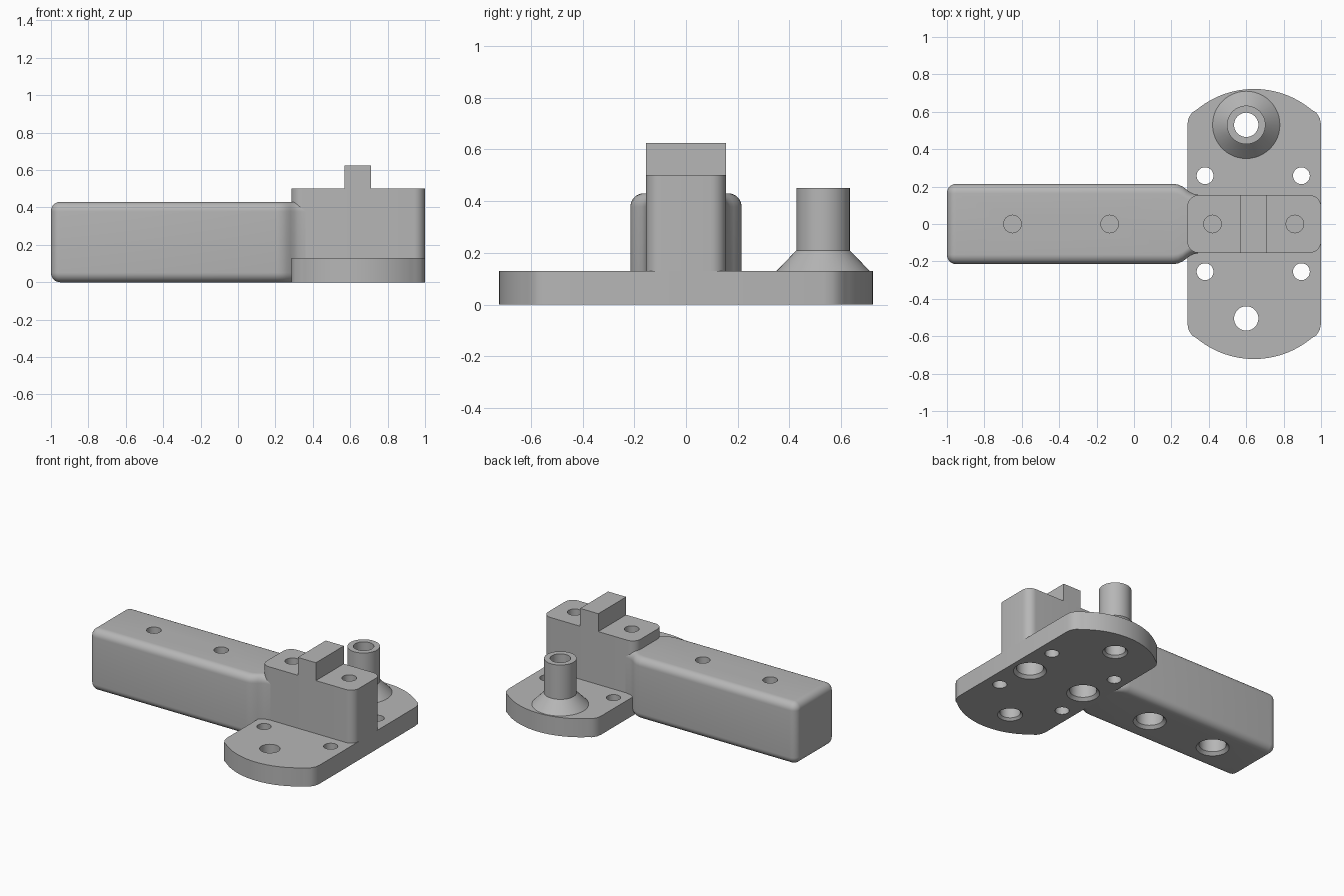
import bpy, bmesh, math

if "Cube" in bpy.data.objects:
    bpy.data.objects.remove(bpy.data.objects["Cube"])

grey = bpy.data.materials.new("plain grey")
grey.diffuse_color = (0.47, 0.47, 0.47, 1)
grey.use_nodes = True
grey.node_tree.nodes["Principled BSDF"].inputs["Base Color"].default_value = grey.diffuse_color


def finish(bm, name):
    bmesh.ops.recalc_face_normals(bm, faces=bm.faces)
    me = bpy.data.meshes.new(name)
    bm.to_mesh(me)
    bm.free()
    me.materials.append(grey)
    ob = bpy.data.objects.new(name, me)
    bpy.context.collection.objects.link(ob)
    return ob


def loft(bm, rings, closed=False):
    """Skin a list of equal-length point rings; cap the ends unless closed."""
    vs = [[bm.verts.new(p) for p in ring] for ring in rings]
    n = len(vs[0])
    pairs = list(zip(vs, vs[1:])) + ([(vs[-1], vs[0])] if closed else [])
    for a, b in pairs:
        for i in range(n):
            bm.faces.new((a[i], a[(i + 1) % n], b[(i + 1) % n], b[i]))
    if not closed:
        bm.faces.new(vs[0][::-1])
        bm.faces.new(vs[-1])


def circle(x, y, r, z, n=40):
    return [(x + r * math.cos(2 * math.pi * i / n),
             y + r * math.sin(2 * math.pi * i / n), z) for i in range(n)]


def rounded_rect(x0, x1, y0, y1, r, n=8):
    pts = []
    for k, (cx, cy) in enumerate([(x1 - r, y1 - r), (x0 + r, y1 - r),
                                  (x0 + r, y0 + r), (x1 - r, y0 + r)]):
        for i in range(n + 1):
            a = math.pi / 2 * (k + i / n)
            pts.append((cx + r * math.cos(a), cy + r * math.sin(a)))
    return pts


def extrude(name, outline, z0, z1):
    bm = bmesh.new()
    loft(bm, [[(x, y, z) for x, y in outline] for z in (z0, z1)])
    return finish(bm, name)


# Handle arm: rounded section lofted along x, necking into the block
R, H, W = 0.05, 0.43, 0.215
stations = []
for i in range(9):
    a = math.pi / 2 * i / 8
    inset = R * (1 - math.sin(a))
    stations.append((-1 + R * (1 - math.cos(a)), W - inset, inset))
for x, w in [(0.21, W), (0.235, 0.211), (0.26, 0.2), (0.28, 0.185),
             (0.30, 0.17), (0.32, 0.161), (0.345, 0.156), (0.36, 0.154)]:
    stations.append((x, w, 0))
bm = bmesh.new()
loft(bm, [[(x, y, z) for y, z in rounded_rect(-w, w, s, H - s, R - s + 0.002)]
          for x, w, s in stations])
arm = finish(bm, "handle_arm")

# Base plate: straight sides, eased corners and broad arcs at both ends
X0, X1, CX, ARC = 0.285, 1.0, 0.642, 0.48
half = [(X1, 0.53), (X1 - 0.006, 0.565), (X1 - 0.025, 0.595)]
lim = math.asin(0.305 / ARC)
for i in range(25):
    a = lim * (1 - 2 * i / 24)
    half.append((CX + ARC * math.sin(a), 0.722 - ARC * (1 - math.cos(a))))
half += [(X0 + 0.025, 0.595), (X0 + 0.006, 0.565), (X0, 0.53)]
plate = extrude("base_plate", half + [(x, -y) for x, y in half[::-1]], 0, 0.13)

# Upright block and the key across its top
block = extrude("upright_block", rounded_rect(X0, X1, -0.154, 0.154, 0.06), 0.13, 0.5)
key = extrude("top_key", [(0.57, -0.154), (0.71, -0.154), (0.71, 0.154), (0.57, 0.154)],
              0.5, 0.625)

# Hollow post with a conical foot
PX, PY = 0.6, 0.53
bm = bmesh.new()
loft(bm, [circle(PX, PY, r, z, 48) for r, z in
          [(0.18, 0.13), (0.103, 0.21), (0.103, 0.45), (0.065, 0.45), (0.065, 0.13)]],
     closed=True)
post = finish(bm, "hollow_post")

# All holes in one cutter
bm = bmesh.new()


def hole(x, y, profile, n=40):
    loft(bm, [circle(x, y, r, z, n) for r, z in profile])


for x, top in [(-0.65, H), (-0.13, H), (0.42, 0.5), (0.86, 0.5)]:
    hole(x, 0, [(0.105, -0.02), (0.105, 0), (0.086, 0.02), (0.086, top - 0.2)])
    hole(x, 0, [(0.047, top - 0.18), (0.047, top + 0.05)])
for y in (-0.505, PY):
    hole(PX, y, [(0.08, -0.02), (0.08, 0), (0.065, 0.015), (0.065, 0.2)], 48)
for x in (0.38, 0.895):
    for y in (-0.255, 0.258):
        hole(x, y, [(0.045, -0.05), (0.045, 0.2)])
cutter = finish(bm, "hole_cutter")
cutter.hide_render = True

for ob in (arm, plate, block):
    mod = ob.modifiers.new("holes", 'BOOLEAN')
    mod.operation = 'DIFFERENCE'
    mod.solver = 'EXACT'
    mod.object = cutter
    bpy.context.view_layer.objects.active = ob
    bpy.ops.object.modifier_apply(modifier=mod.name)
bpy.data.objects.remove(cutter)

# Smooth the rounded surfaces and keep the crisp edges
bpy.ops.object.select_all(action='DESELECT')
for ob in (arm, plate, block, post):
    ob.select_set(True)
bpy.context.view_layer.objects.active = arm
bpy.ops.object.shade_smooth_by_angle(angle=math.radians(30))
